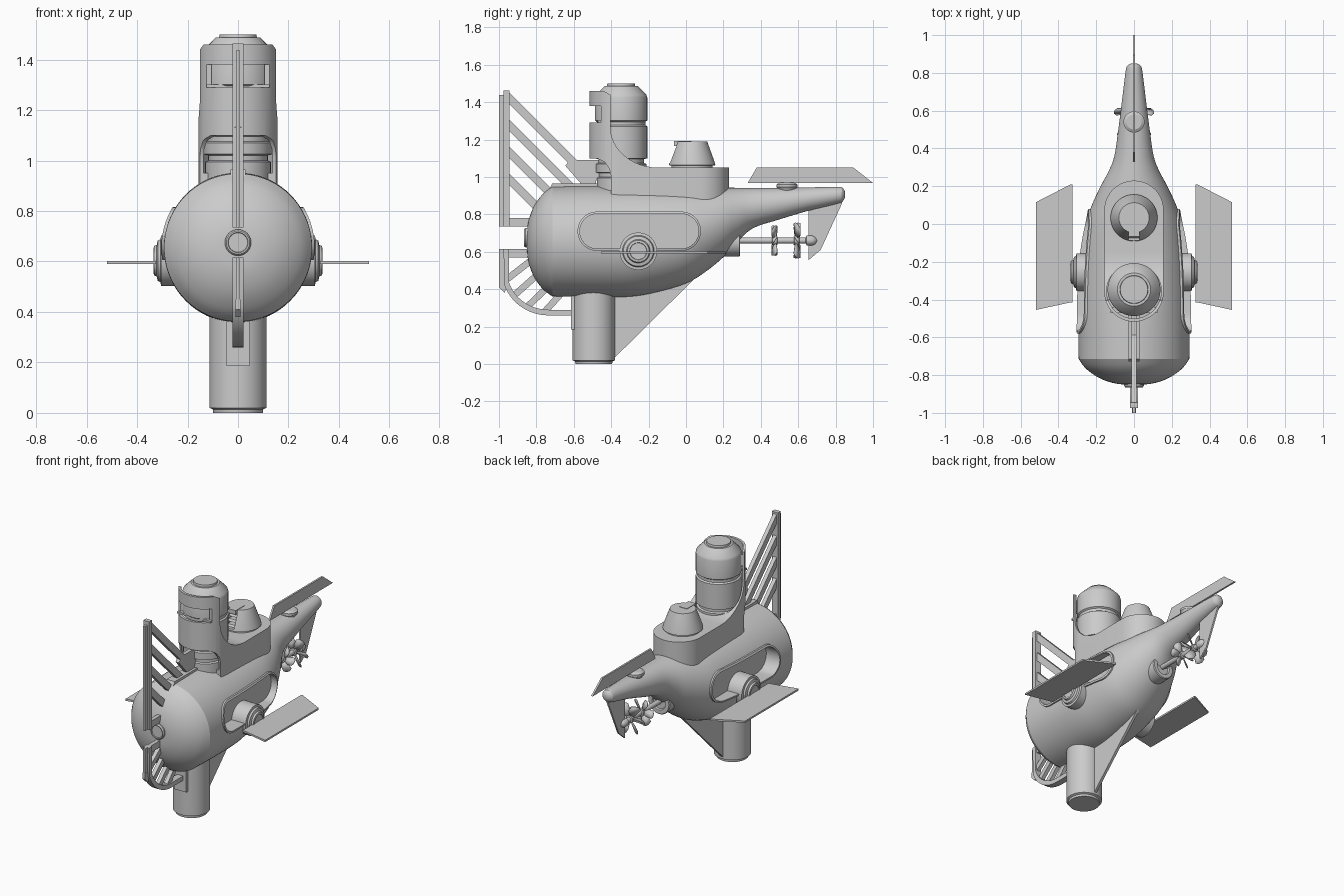
import bpy, bmesh
from math import sin, cos, pi, radians
from mathutils import Vector

if "Cube" in bpy.data.objects:
    bpy.data.objects.remove(bpy.data.objects["Cube"])


def finish(name, bm):
    bmesh.ops.remove_doubles(bm, verts=bm.verts, dist=1e-5)
    bmesh.ops.recalc_face_normals(bm, faces=bm.faces)
    me = bpy.data.meshes.new(name)
    bm.to_mesh(me)
    bm.free()
    ob = bpy.data.objects.new(name, me)
    bpy.context.collection.objects.link(ob)
    return ob


def place(axis, u, v, h):
    return {'x': (h, u, v), 'y': (u, h, v), 'z': (u, v, h)}[axis]


def prism(name, polys, axis, a, b):
    """Extrude one or more flat outlines along an axis from a to b."""
    bm = bmesh.new()
    for pts in polys:
        lo = [bm.verts.new(place(axis, u, v, a)) for u, v in pts]
        hi = [bm.verts.new(place(axis, u, v, b)) for u, v in pts]
        bm.faces.new(lo)
        bm.faces.new(hi)
        for i in range(len(pts)):
            j = (i + 1) % len(pts)
            bm.faces.new((lo[i], lo[j], hi[j], hi[i]))
    bmesh.ops.recalc_face_normals(bm, faces=bm.faces)
    me = bpy.data.meshes.new(name)
    bm.to_mesh(me)
    bm.free()
    ob = bpy.data.objects.new(name, me)
    bpy.context.collection.objects.link(ob)
    return ob


def loft(name, rings, axis, n=48):
    """Skin elliptical rings (h, centre u, centre v, radius u, radius v)."""
    bm = bmesh.new()
    loops = [[bm.verts.new(place(axis, cu + ru * cos(2 * pi * i / n), cv + rv * sin(2 * pi * i / n), h))
              for i in range(n)] for h, cu, cv, ru, rv in rings]
    for p, q in zip(loops, loops[1:]):
        for i in range(n):
            j = (i + 1) % n
            bm.faces.new((p[i], p[j], q[j], q[i]))
    bm.faces.new(loops[0])
    bm.faces.new(loops[-1])
    return finish(name, bm)


def lathe(name, prof, axis, u, v, n=48):
    return loft(name, [(h, u, v, r, r) for r, h in prof], axis, n)


def boolean(ob, cutter, op='DIFFERENCE'):
    m = ob.modifiers.new('cut', 'BOOLEAN')
    m.operation, m.object, m.solver = op, cutter, 'EXACT'
    bpy.context.view_layer.objects.active = ob
    bpy.ops.object.modifier_apply(modifier='cut')
    bpy.data.objects.remove(cutter)


def stadium(a, b, c, r, n=20):
    """Long slot outline: end centres (a, c) and (b, c)."""
    right = [(b + r * cos(t), c + r * sin(t)) for t in (pi * (i / n - .5) for i in range(n + 1))]
    left = [(a - r * cos(t), c - r * sin(t)) for t in (pi * (i / n - .5) for i in range(n + 1))]
    return right + left


def box(a, b, c, d):
    return [(a, c), (b, c), (b, d), (a, d)]


def smooth_rings(keys, steps=4):
    out = []
    for i in range(len(keys) - 1):
        p = [Vector(keys[max(0, min(len(keys) - 1, k))]) for k in range(i - 1, i + 3)]
        for s in range(steps):
            t = s / steps
            out.append(.5 * (2 * p[1] + (p[2] - p[0]) * t + (2 * p[0] - 5 * p[1] + 4 * p[2] - p[3]) * t * t
                             + (3 * p[1] - p[0] - 3 * p[2] + p[3]) * t ** 3))
    return out + [Vector(keys[-1])]


# Hull: blunt nose, round body, tapering tail boom (y, centre z, half width, half height)
nose = [(-.85, .655, .03, .03), (-.846, .655, .09, .09), (-.828, .655, .155, .155), (-.8, .655, .21, .21),
        (-.76, .655, .26, .26), (-.715, .655, .293, .293)]
body = [(-.715, .655, .293, .293), (-.5, .655, .294, .297), (-.3, .655, .291, .295), (-.15, .667, .279, .281),
        (0, .688, .257, .257), (.1, .716, .223, .226), (.2, .757, .177, .186), (.28, .80, .134, .142),
        (.36, .834, .104, .107), (.5, .857, .083, .084), (.65, .881, .064, .063), (.81, .902, .044, .045),
        (.838, .905, .034, .035), (.85, .906, .015, .016)]
rings = smooth_rings(nose, 3)[:-1] + smooth_rings(body)


def hull_shape(name, grow=0):
    return loft(name, [(y, 0, z, rx + grow, rz + grow) for y, z, rx, rz in rings], 'y', 72)


hull = hull_shape('hull')

# Side recesses, rims, hubs and horizontal fins
for s, side in ((1, 'right'), (-1, 'left')):
    boolean(hull, prism('recess_cutter', [stadium(-.475, -.025, .71, .093)], 'x', s * .2, s * .5))
    rim = prism(side + '_recess_rim', [stadium(-.475, -.025, .71, .105)], 'x', s * .18, s * .5)
    boolean(rim, prism('rim_cutter', [stadium(-.475, -.025, .71, .093)], 'x', s * .1, s * .6))
    boolean(rim, hull_shape('rim_limit', .01), 'INTERSECT')
    lathe(side + '_fin_hub', [(r, s * x) for r, x in (
        (.1, .19), (.1, .305), (.085, .307), (.08, .318), (.063, .322), (.058, .333), (.046, .335), (.044, .33))],
        'x', -.255, .603)
    prism(side + '_fin', [[(s * .325, .21), (s * .335, .21), (s * .52, .115), (s * .52, -.455),
                           (s * .335, -.415), (s * .325, -.415)]], 'z', .59, .602)

# Nose boss and hull top ridge
lathe('nose_boss', [(.052, -.82), (.052, -.857), (.046, -.865), (.04, -.865), (.038, -.858)], 'y', 0, .675)
prism('deck_ridge', [[(-.75, .9), (-.715, .965), (-.4, .965), (-.4, .9)]], 'x', -.03, .03)

# Sail with tall curved shield, bored for the tower, with a viewing slot
sail = prism('sail', [[(x, y) for y, x in stadium(-.36, .073, 0, .157)]], 'z', .85, 1.46)
curve = [(-.15 - .255 * sin(t), 1.27 - .22 * cos(t)) for t in (pi / 2 * (1 - i / 12) for i in range(13))]
profile = [(-.56, 1.5), (-.44, 1.5), (-.44, 1.46), (-.405, 1.44)] + curve + [
    (.3, 1.05), (.3, .8), (-.4, .8), (-.4, 1.0), (-.41, 1.045), (-.435, 1.08), (-.475, 1.1), (-.56, 1.1)]
boolean(sail, prism('sail_profile', [profile], 'x', -.3, .3), 'INTERSECT')
boolean(sail, lathe('bore', [(.145, .95), (.145, 1.6)], 'z', 0, -.355))
boolean(sail, prism('slot', [box(-.128, .128, 1.29, 1.38)], 'y', -.6, -.455))
slot_frame = prism('slot_sill', [box(-.125, .125, 1.29, 1.302)], 'y', -.47, -.44)

# Banded tower
lathe('tower', [(.13, .9), (.13, .995), (.118, 1.0), (.118, 1.02), (.135, 1.025), (.135, 1.07), (.122, 1.075),
                (.122, 1.095), (.14, 1.1), (.14, 1.27), (.13, 1.277), (.13, 1.295), (.14, 1.302), (.14, 1.425),
                (.135, 1.44), (.088, 1.487), (.075, 1.487), (.073, 1.5)], 'z', 0, -.347)

# Rear cupola with louvred front opening
cupola = lathe('cupola', [(.11, 1.04), (.11, 1.06), (.124, 1.063), (.122, 1.075), (.08, 1.19)], 'z', 0, .033)
boolean(cupola, prism('opening', [box(-.03, .03, 1.075, 1.168)], 'y', -.2, 0))
prism('cupola_louvres', [[(-.075 + k * .012, 1.08 + k * .03), (0, 1.08 + k * .03), (0, 1.092 + k * .03),
                          (-.065 + k * .012, 1.092 + k * .03)] for k in range(3)], 'x', -.03, .03)
prism('cupola_hood', [box(-.065, .03, 1.165, 1.193)], 'x', -.028, .028)


def strut(p, q, w):
    p, q = Vector(p), Vector(q)
    d = (q - p).normalized() * w / 2
    n = Vector((-d.y, d.x))
    return [p + n, q + n, q - n, p - n]


# Bow frame: upper mast and slanted struts
prism('bow_mast', [box(-.975, -.945, .735, 1.463)], 'x', -.022, .022)
prism('bow_blades', [box(-1, -.97, .735, 1.437), box(-1, -.97, .42, .615)], 'x', -.008, .008)
upper = [strut((-.96, 1.435 - k * .144), e, .043) for k, e in
         enumerate(((-.585, 1.06), (-.5, .975 - .144), (-.6, .931 - .144), (-.7, .887 - .144)))]
upper[1] = strut((-.96, 1.291), (-.62, .951), .043)
upper[2] = strut((-.96, 1.147), (-.72, .907), .043)
upper[3] = strut((-.96, 1.003), (-.78, .823), .043)
upper += [box(-.96, -.8, .735, .78),
          [(-.62, 1.092), (-.4, 1.092), (-.4, .98), (-.48, .98), (-.48, .94), (-.54, .94), (-.645, 1.06)]]
prism('bow_struts', upper, 'x', -.013, .013)

# Bow frame: lower curved guard with slanted spokes
arc = [(a, r) for a in [radians(198 + 72 * i / 12) for i in range(13)] for r in (1,)]
outer = [(-.735 + .25 * cos(a), .5 + .24 * sin(a)) for a, _ in arc]
inner = [(-.735 + .222 * cos(a), .5 + .21 * sin(a)) for a, _ in arc]
prism('lower_guard', [[(-.975, .615)] + outer + [(-.59, .26), (-.59, .29)] + inner[::-1] + [(-.945, .615)]],
      'x', -.022, .022)
prism('lower_guard_edge', [[(-1, .41), (-.97, .38), (-.955, .42), (-.97, .45), (-1, .45)]], 'x', -.01, .01)
prism('guard_spokes', [box(-.96, -.8, .57, .615), strut((-.955, .455), (-.82, .56), .035),
                       strut((-.915, .37), (-.78, .49), .035), strut((-.85, .305), (-.73, .42), .035),
                       strut((-.76, .275), (-.66, .385), .035)], 'x', -.013, .013)

# Keel column, front bracket and triangular web
lathe('keel_column', [(.098, 0), (.1, .014), (.113, .02), (.113, .5)], 'z', 0, -.493)
prism('keel_bracket', [box(-.615, -.56, .185, .42)], 'x', -.045, .045)
prism('keel_web', [[(-.42, .02), (-.385, .03), (.07, .48), (0, .55), (-.42, .5)]], 'x', -.009, .009)

# Tail fins
prism('tail_top_fin', [[(.33, .968), (.378, 1.05), (.895, 1.05), (1, .968)]], 'x', -.006, .006)
lathe('tail_pivot', [(.04, .9), (.045, .93), (.056, .945), (.056, .96), (.04, .97)], 'z', 0, .54)
prism('tail_lower_fin', [[(.655, .87), (.835, .89), (.835, .86), (.72, .61), (.655, .555)]], 'x', -.006, .006)

# Propeller shaft, housing and bearing
lathe('shaft_housing', [(.08, .05), (.08, .285), (.075, .29), (.05, .29), (.045, .28)], 'y', 0, .655)
lathe('propeller_shaft', [(.016, .2), (.016, .64), (.027, .645), (.027, .675), (.02, .69), (.006, .7)],
      'y', 0, .66, 24)

# Twin six-bladed propellers
for name, y0, size, twist in (('front_propeller', .475, .09, .6), ('rear_propeller', .592, .106, -.6)):
    bm = bmesh.new()
    leaf = [(.12, -.08), (.5, -.33), (.85, -.33), (.98, -.12), (1, .1), (.88, .26), (.5, .2), (.12, .08)]
    for k in range(6):
        a = k * pi / 3
        vs = []
        for r, w in leaf:
            u, v = r * size, w * size * cos(twist)
            vs.append(bm.verts.new((u * cos(a) - v * sin(a), y0 + w * size * sin(twist),
                                    .66 + u * sin(a) + v * cos(a))))
        bm.faces.new(vs)
    ob = finish(name, bm)
    m = ob.modifiers.new('thickness', 'SOLIDIFY')
    m.thickness, m.offset = .004, 0
    lathe(name + '_hub', [(.018, y0 - .015), (.025, y0 - .012), (.025, y0 + .012), (.018, y0 + .015)],
          'y', 0, .66, 24)

# Smooth the curved surfaces, keep edges crisp
for ob in bpy.data.objects:
    ob.select_set(True)
bpy.context.view_layer.objects.active = hull
bpy.ops.object.shade_smooth_by_angle(angle=radians(30))
